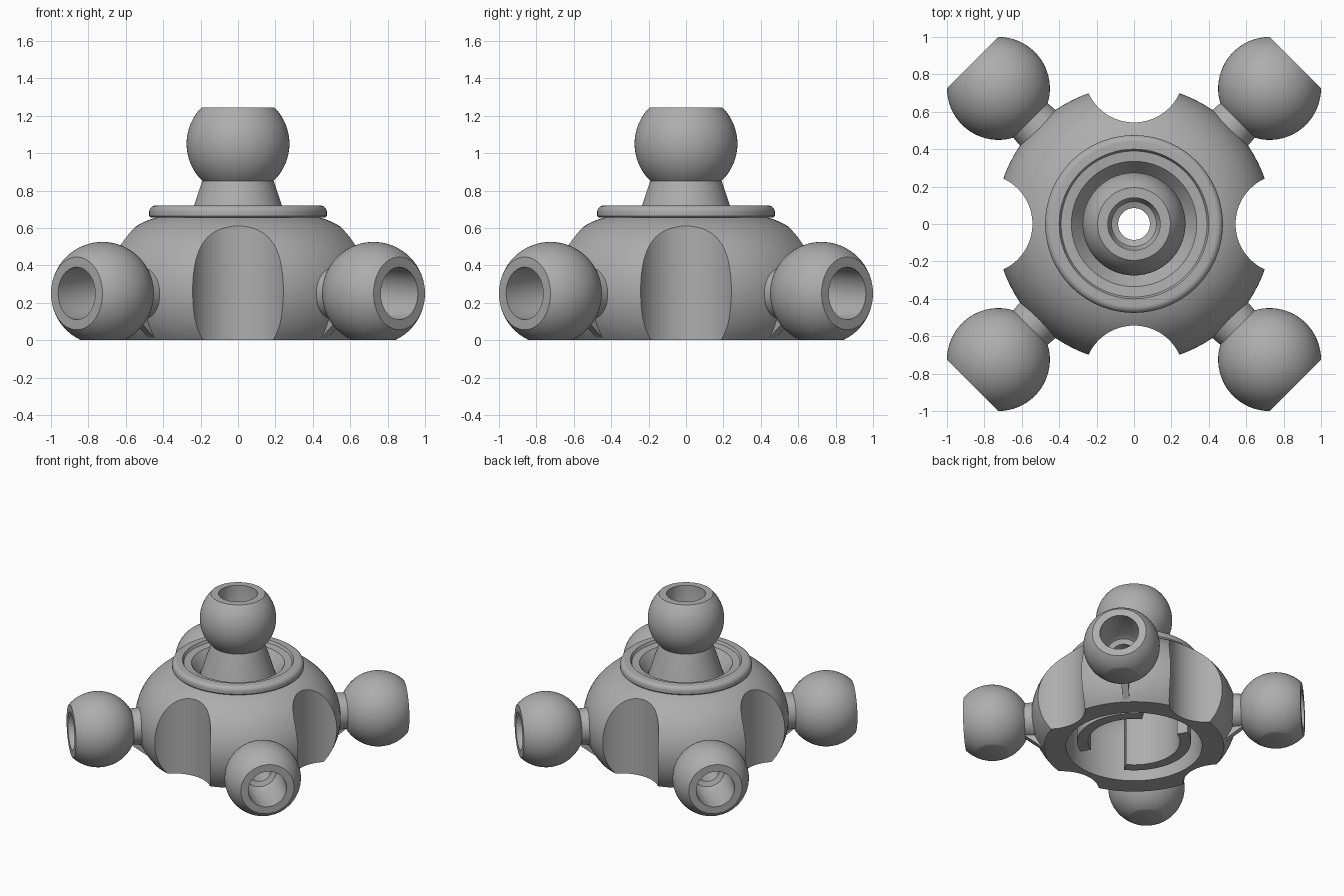
import bpy, bmesh
from math import sin, cos, pi, radians
from mathutils import Matrix, Vector

if "Cube" in bpy.data.objects:
    bpy.data.objects.remove(bpy.data.objects["Cube"], do_unlink=True)

SEGS = 96
grey = bpy.data.materials.new("mid grey")
grey.use_nodes = True
colour = (0.42, 0.42, 0.42, 1)
grey.diffuse_color = colour
grey.node_tree.nodes["Principled BSDF"].inputs["Base Color"].default_value = colour


def arc(cr, cz, radius, start, end, steps):
    """Points (r, z) along an arc, angles in degrees."""
    angles = [radians(start + (end - start) * i / steps) for i in range(steps + 1)]
    return [(cr + radius * cos(a), cz + radius * sin(a)) for a in angles]


def lathe(profile, start=0, end=360):
    """Sweep a closed (r, z) profile round z, capped when partial."""
    bm = bmesh.new()
    full = end - start == 360
    count = SEGS if full else SEGS // 2
    rings = []
    for i in range(count if full else count + 1):
        a = radians(start + (end - start) * i / count)
        rings.append([bm.verts.new((r * cos(a), r * sin(a), z)) for r, z in profile])
    n = len(profile)
    for i in range(count):
        a, b = rings[i], rings[(i + 1) % len(rings)]
        for j in range(n):
            k = (j + 1) % n
            bm.faces.new((a[j], b[j], b[k], a[k]))
    if not full:
        bm.faces.new(rings[0])
        bm.faces.new(rings[-1])
    return bm


def make(name, bm, matrix=Matrix(), helper=False):
    bm.transform(matrix)
    bmesh.ops.recalc_face_normals(bm, faces=bm.faces)
    mesh = bpy.data.meshes.new(name)
    bm.to_mesh(mesh)
    bm.free()
    obj = bpy.data.objects.new(name, mesh)
    bpy.context.collection.objects.link(obj)
    mesh.materials.append(grey)
    if helper:
        obj.hide_render = True
        obj.hide_set(True)
    else:
        smooth(obj)
    return obj


def smooth(obj):
    bpy.ops.object.select_all(action="DESELECT")
    obj.select_set(True)
    bpy.context.view_layer.objects.active = obj
    bpy.ops.object.shade_smooth_by_angle(angle=radians(30))


def cylinder(radius, depth, matrix):
    bm = bmesh.new()
    bmesh.ops.create_cone(bm, cap_ends=True, segments=SEGS, radius1=radius,
                          radius2=radius, depth=depth, matrix=matrix)
    return bm


# Hollow domed body
dome = arc(0.33, 0.26, 0.41, -39.3, 74, 28)
body = make("body", lathe([(0.49, 0)] + dome + [
    (0.40, 0.67), (0.27, 0.60), (0.085, 0.60), (0.085, 0.54),
    (0.40, 0.54), (0.47, 0.46), (0.49, 0.36)]))

# Four side scallops and four bores through the body wall
for i in range(4):
    turn = Matrix.Rotation(i * pi / 2, 4, "Z")
    diagonal = Matrix.Rotation(pi / 4 + i * pi / 2, 4, "Z")
    cutters = [
        make("scallop_cutter", cylinder(0.267, 2, turn @ Matrix.Translation((0.81, 0, 0))), helper=True),
        make("bore_cutter", cylinder(0.085, 0.5, diagonal @ Matrix.Translation((0.62, 0, 0.25))
                                     @ Matrix.Rotation(pi / 2, 4, "Y")), helper=True)]
    for cutter in cutters:
        cut = body.modifiers.new(cutter.name, "BOOLEAN")
        cut.operation = "DIFFERENCE"
        cut.solver = "EXACT"
        cut.object = cutter

# Rounded rim with an inner ledge and sloping seat
make("top_rim", lathe([(0.40, 0.655), (0.465, 0.655), (0.475, 0.665)]
                      + arc(0.44, 0.685, 0.035, 0, 90, 8)
                      + [(0.40, 0.72), (0.39, 0.70), (0.335, 0.695),
                         (0.27, 0.61), (0.27, 0.59), (0.40, 0.59)]))

# Bored ball: the centre of the ball is at the origin, opening towards +z
BORE = [(0.14, 0.195), (0.14, -0.07), (0.12, -0.11), (0.085, -0.125)]

# Top ball on its flared neck
make("top_ball", lathe([(0.085, -0.5), (0.285, -0.5), (0.235, -0.33)]
                       + arc(0, 0, 0.275, -46, 45, 28) + BORE),
     Matrix.Translation((0, 0, 1.05)))

# Side balls on short necks, flattened underneath, each with a thin brace
for i, side in enumerate(("back_left", "back_right", "front_right", "front_left")):
    turn = Matrix.Rotation(pi / 4 + i * pi / 2, 4, "Z")
    bm = lathe([(0.085, -0.36), (0.14, -0.36), (0.13, -0.242)]
               + arc(0, 0, 0.275, -61.8, 45, 32) + BORE)
    bm.transform(Matrix.Translation((1.025, 0, 0.25)) @ Matrix.Rotation(pi / 2, 4, "Y"))
    cut = bmesh.ops.bisect_plane(bm, geom=bm.verts[:] + bm.edges[:] + bm.faces[:],
                                 plane_co=(0, 0, 0), plane_no=(0, 0, 1), clear_inner=True)
    rim = [e for e in cut["geom_cut"] if isinstance(e, bmesh.types.BMEdge)]
    bmesh.ops.edgenet_fill(bm, edges=rim)
    make(side + "_ball", bm, turn)

    bm = bmesh.new()
    outline = [(0.56, 0), (0.64, 0), (0.79, 0.12), (0.79, 0.16), (0.64, 0.16)]
    face = bm.faces.new([bm.verts.new((r, -0.025, z)) for r, z in outline])
    grown = bmesh.ops.extrude_face_region(bm, geom=[face])["geom"]
    bmesh.ops.translate(bm, vec=Vector((0, 0.05, 0)),
                        verts=[v for v in grown if isinstance(v, bmesh.types.BMVert)])
    make(side + "_brace", bm, turn)

# Two curved socket walls inside the body
for name, middle in (("left_socket_wall", 0), ("right_socket_wall", 180)):
    make(name, lathe([(0.33, 0.04), (0.41, 0.04), (0.41, 0.55), (0.33, 0.55)],
                     middle - 60, middle + 60))
